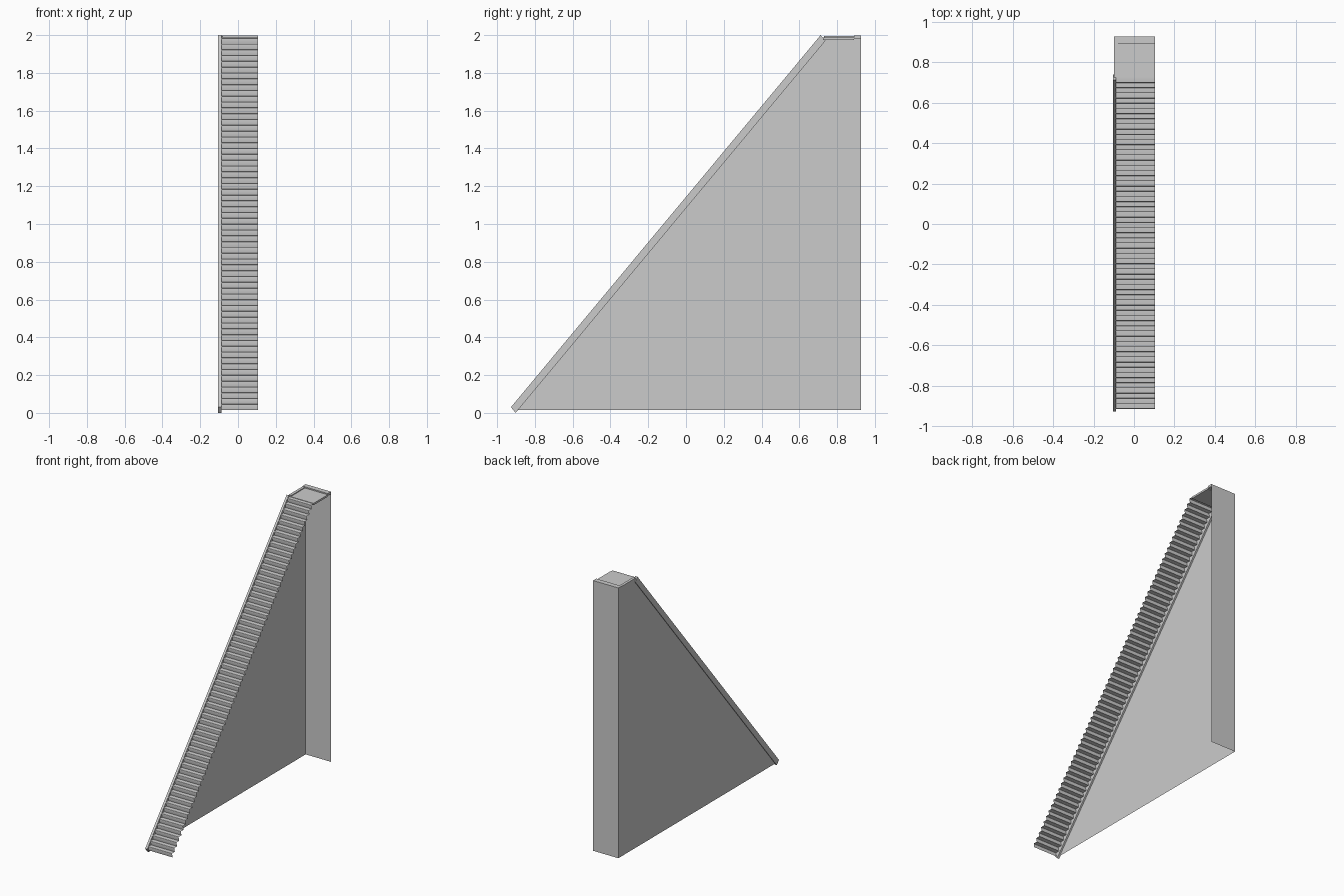
import bpy
import bmesh
import math

if "Cube" in bpy.data.objects:
    bpy.data.objects.remove(bpy.data.objects["Cube"], do_unlink=True)

# Single light grey material
grey = bpy.data.materials.new("light_grey")
grey.use_nodes = True
grey.diffuse_color = (0.6, 0.6, 0.6, 1)
grey.node_tree.nodes["Principled BSDF"].inputs["Base Color"].default_value = (0.6, 0.6, 0.6, 1)

LEFT, RIGHT, BACK = -0.10, 0.105, 0.927
BASE, DECK = 0.015, 1.985


def finish(name, bm):
    mesh = bpy.data.meshes.new(name)
    bm.normal_update()
    bm.to_mesh(mesh)
    bm.free()
    mesh.materials.append(grey)
    obj = bpy.data.objects.new(name, mesh)
    bpy.context.collection.objects.link(obj)
    return obj


def sheet(name, points):
    """One flat face."""
    bm = bmesh.new()
    bm.faces.new([bm.verts.new(p) for p in points])
    return finish(name, bm)


def prism(name, profile, x0, x1):
    """Closed (y, z) profile extruded along x."""
    bm = bmesh.new()
    face = bm.faces.new([bm.verts.new((x0, y, z)) for y, z in profile])
    new = bmesh.ops.extrude_face_region(bm, geom=[face])["geom"]
    bmesh.ops.translate(bm, vec=(x1 - x0, 0, 0),
                        verts=[v for v in new if isinstance(v, bmesh.types.BMVert)])
    bmesh.ops.recalc_face_normals(bm, faces=bm.faces)
    return finish(name, bm)


def block(name, x0, x1, y0, y1, z0, z1):
    return prism(name, [(y0, z0), (y1, z0), (y1, z1), (y0, z1)], x0, x1)


# Sloping stringer along one side of the flight
prism("stringer", [(-0.927, 0.03), (-0.902, 0.0), (0.738, 1.97), (0.713, 2.0)], -0.105, -0.088)

# Thin side wall below the stringer, and thin back wall
sheet("side_wall", [(LEFT, -0.895, BASE), (LEFT, 0.735, DECK),
                    (LEFT, BACK, DECK), (LEFT, BACK, BASE)])
sheet("back_wall", [(LEFT, BACK, BASE), (LEFT, BACK, DECK),
                    (RIGHT, BACK, DECK), (RIGHT, BACK, BASE)])

# Flight of steps: folded sheet with leaning risers and rounded nosings
COUNT = 64
y_start, y_end = -0.908, 0.73
run, rise = (y_end - y_start) / COUNT, (DECK - BASE) / COUNT
radius = 0.004
profile = []
for i in range(COUNT):
    y, z = y_start + i * run, BASE + i * rise
    profile.append((y, z))
    for k in range(4):
        a = math.radians(180 - 30 * k)
        profile.append((y - 0.002 + radius * math.cos(a), z + rise - radius + radius * math.sin(a)))
profile.append((y_end, DECK))

bm = bmesh.new()
rows = [[bm.verts.new((x, y, z)) for x in (-0.088, RIGHT)] for y, z in profile]
for a, b in zip(rows, rows[1:]):
    bm.faces.new((a[0], a[1], b[1], b[0]))
steps = finish("steps", bm)
bpy.ops.object.select_all(action="DESELECT")
steps.select_set(True)
bpy.context.view_layer.objects.active = steps
bpy.ops.object.shade_smooth_by_angle(angle=math.radians(60))

# Landing with a raised border at the back and along the wall
block("landing", LEFT, RIGHT, 0.725, 0.89, 1.974, 1.988)
block("landing_back_border", LEFT, RIGHT, 0.89, BACK, 1.98, 1.997)
block("landing_side_border", LEFT, -0.08, 0.73, 0.89, 1.98, 1.994)
